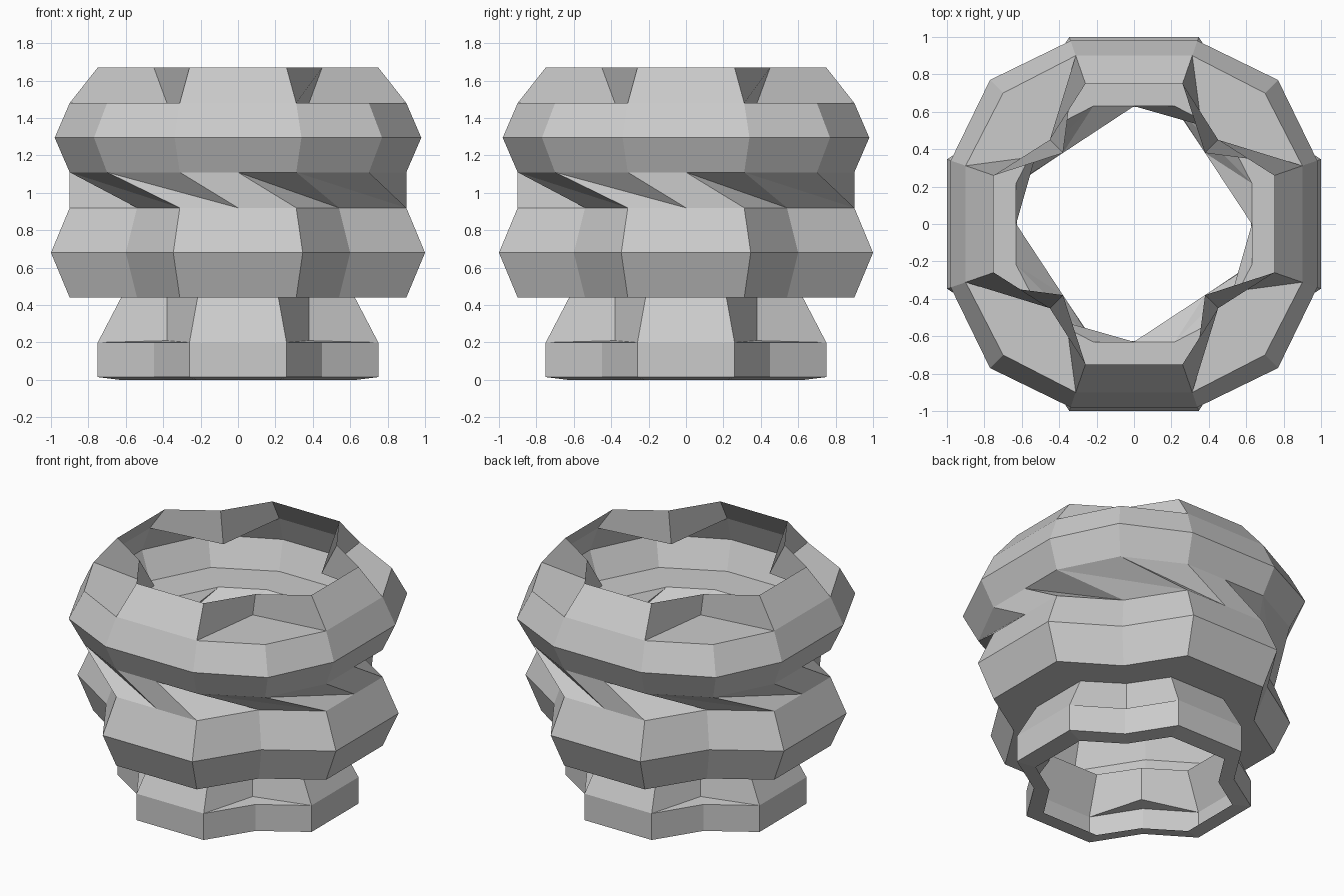
import bpy, bmesh
from mathutils import Matrix

if "Cube" in bpy.data.objects:
    bpy.data.objects.remove(bpy.data.objects["Cube"])

bm = bmesh.new()


def ring(arm, corner, z, zc=None):
    """16 points: left, middle, right and corner of each of the four arms."""
    w = arm * 0.346
    zc = z if zc is None else zc
    pts = [(-w, -arm, z), (0, -arm, z), (w, -arm, z), (corner, -corner, zc)]
    out = []
    for k in range(4):
        m = Matrix.Rotation(k * 1.5707963, 4, 'Z')
        for p in pts:
            v = bm.verts.new(p)
            v.co = m @ v.co
            out.append(v)
    return out


def bridge(a, b, twist=0):
    """Join two rings; twist moves the lower ring's start along."""
    n = len(a)
    for i in range(n):
        j = (i + 1) % n
        q = [a[(i + twist) % n], a[(j + twist) % n], b[j], b[i]]
        if twist:
            bm.faces.new((q[0], q[1], q[3]))
            bm.faces.new((q[1], q[2], q[3]))
        else:
            bm.faces.new(q)


def stack(levels):
    rings = [ring(*l) for l in levels]
    for a, b in zip(rings, rings[1:]):
        bridge(a, b)
    return rings


# Foot, neck and lower bulge, ending in an inner ledge
lower = stack([(0.63, 0.38, 0.0), (0.75, 0.45, 0.015), (0.75, 0.45, 0.2),
               (0.75, 0.38, 0.2, 0.21), (0.625, 0.38, 0.44), (0.9, 0.54, 0.44),
               (1.0, 0.6, 0.68), (0.9, 0.54, 0.92), (0.63, 0.38, 0.92)])

# Inner ledge, upper bulge, corner shelves and notched rim
upper = stack([(0.63, 0.49, 1.11), (0.9, 0.7, 1.11), (0.98, 0.77, 1.295),
               (0.9, 0.7, 1.48), (0.9, 0.38, 1.48), (0.75, 0.45, 1.67)])

# Twisted outer and inner walls between the bulges
bridge(lower[-2], upper[1], 1)
bridge(lower[-1], upper[0], 1)

# Remove the zero-area shelf faces along the arms
bmesh.ops.remove_doubles(bm, verts=bm.verts, dist=0.0005)
bmesh.ops.recalc_face_normals(bm, faces=bm.faces)
mesh = bpy.data.meshes.new("twisted_vase")
bm.to_mesh(mesh)
bm.free()
obj = bpy.data.objects.new("twisted_vase", mesh)
bpy.context.collection.objects.link(obj)
